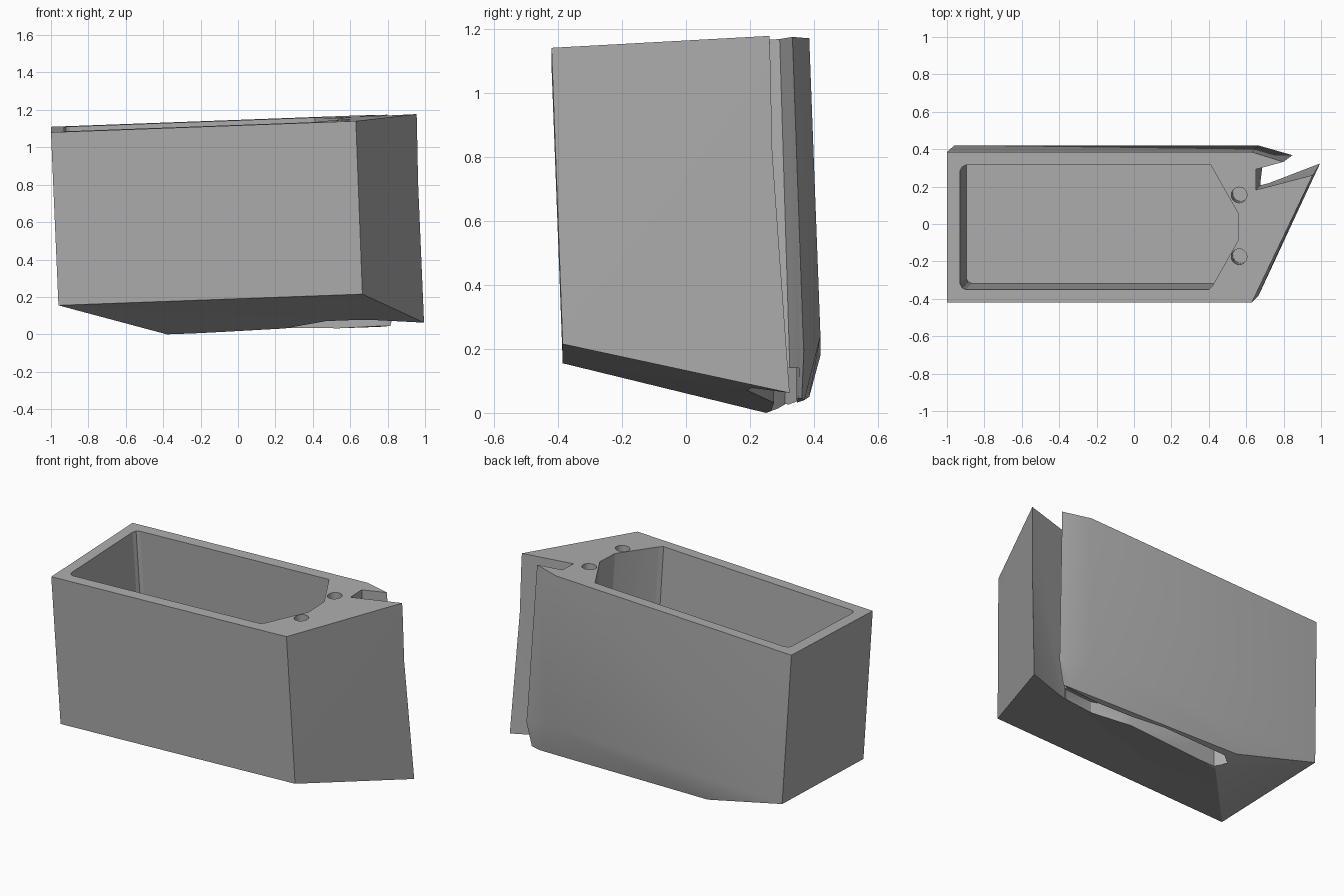
import bpy, bmesh, math
from mathutils import Vector

cube = bpy.data.objects.get("Cube")
if cube:
    bpy.data.objects.remove(cube, do_unlink=True)

grey = bpy.data.materials.new("plain_grey")
grey.use_nodes = True
grey.diffuse_color = (0.42, 0.42, 0.42, 1)
grey.node_tree.nodes["Principled BSDF"].inputs["Base Color"].default_value = grey.diffuse_color

# The walls lean along this direction from the tilted top face
LEAN = Vector((0.038, 0.036, -0.93))


def on_top(x, y, t=0.0):
    """Point under (x, y) of the tilted top face, t of the way down."""
    return Vector((x, y, 1.08 + 0.037 * (x + 1) + 0.037 * (y + 0.42))) + LEAN * t


def make(name, points, faces):
    bm = bmesh.new()
    vs = [bm.verts.new(p) for p in points]
    for f in faces:
        bm.faces.new([vs[i] for i in f])
    bmesh.ops.triangulate(bm, faces=[f for f in bm.faces if 3 < len(f.verts) < 6])
    bmesh.ops.recalc_face_normals(bm, faces=bm.faces)
    mesh = bpy.data.meshes.new(name)
    bm.to_mesh(mesh)
    bm.free()
    mesh.materials.append(grey)
    obj = bpy.data.objects.new(name, mesh)
    bpy.context.collection.objects.link(obj)
    return obj


def loft(name, upper, lower):
    n = len(upper)
    sides = [(i, (i + 1) % n, (i + 1) % n + n, i + n) for i in range(n)]
    return make(name, upper + lower, [range(n), range(n, 2 * n)] + sides)


def cut(target, cutter):
    cutter.hide_render = True
    mod = target.modifiers.new("cut", "BOOLEAN")
    mod.operation, mod.solver, mod.object = "DIFFERENCE", "EXACT", cutter
    bpy.context.view_layer.objects.active = target
    bpy.ops.object.modifier_apply(modifier=mod.name)
    bpy.data.objects.remove(cutter, do_unlink=True)


# Leaning block with a wedge-shaped underside
corners = {
    "A": on_top(-1, -0.42), "B": on_top(0.63, -0.42), "C": on_top(0.955, 0.26),
    "F": on_top(0.80, 0.332), "G": on_top(0.63, 0.385), "D": on_top(-1, 0.385),
    "a": (-0.96, -0.385, 0.155), "b": (0.665, -0.385, 0.215),
    "t": (1.0, 0.335, 0.06), "f": (0.84, 0.37, 0.2), "l": (0.756, 0.37, 0.04),
    "g": (0.665, 0.42, 0.24), "d": (-0.96, 0.42, 0.18),
    "q": (-0.42, 0.385, 0.05), "k": (-0.38, 0.25, 0.0),
}
keys = list(corners)
outline = ["ABCFGD", "AabB", "BbC", "btC", "Ctf", "CfF", "tlf", "FfgG", "flg",
           "GgdD", "glq", "gqd", "DdaA", "abt", "atk", "akd", "kqd", "ktl", "klq"]
body = make("tapered_bin", list(corners.values()),
            [[keys.index(c) for c in f] for f in outline])

# Deep pocket open at the top
pocket = [(-0.93, -0.32), (-0.92, -0.34), (-0.90, -0.35), (0.40, -0.35), (0.42, -0.33),
          (0.555, -0.09), (0.555, 0.06), (0.41, 0.315), (-0.90, 0.315), (-0.92, 0.305),
          (-0.93, 0.285)]
cut(body, loft("pocket_cutter", [on_top(x, y, -0.1) for x, y in pocket],
               [on_top(x, y, 0.88) for x, y in pocket]))

# Two pin holes beside the pocket
for y in (0.155, -0.175):
    ring = [(0.562 + 0.042 * math.cos(i * math.tau / 20),
             y + 0.042 * math.sin(i * math.tau / 20)) for i in range(20)]
    cut(body, loft("pin_cutter", [on_top(*p, -0.1) for p in ring],
                   [on_top(*p, 0.22) for p in ring]))

# Slot that splits the pointed end into two arms
slot_top = [(0.65, 0.18), (1.107, 0.30), (1.1, 0.42), (0.80, 0.331), (0.65, 0.29)]
slot_low = [(0.68, 0.21), (1.15, 0.389), (1.14, 0.46), (0.845, 0.372), (0.695, 0.33)]
cut(body, loft("slot_cutter", [Vector((x, y, 1.25)) for x, y in slot_top],
               [Vector((x, y, -0.05)) for x, y in slot_low]))

# Shallow channel that continues the slot along the underside
channel = [(0.85, 0.285), (0.66, 0.205), (0.47, 0.19), (0.25, 0.275), (-0.36, 0.262),
           (-0.42, 0.31), (-0.36, 0.35), (0.08, 0.365), (0.3, 0.35), (0.72, 0.345),
           (0.85, 0.36)]
cut(body, loft("channel_cutter", [Vector((x, y, 0.14)) for x, y in channel],
               [Vector((x, y, -0.1)) for x, y in channel]))

bpy.ops.object.select_all(action="DESELECT")
body.select_set(True)
bpy.context.view_layer.objects.active = body
bpy.ops.object.shade_smooth_by_angle(angle=math.radians(25))
